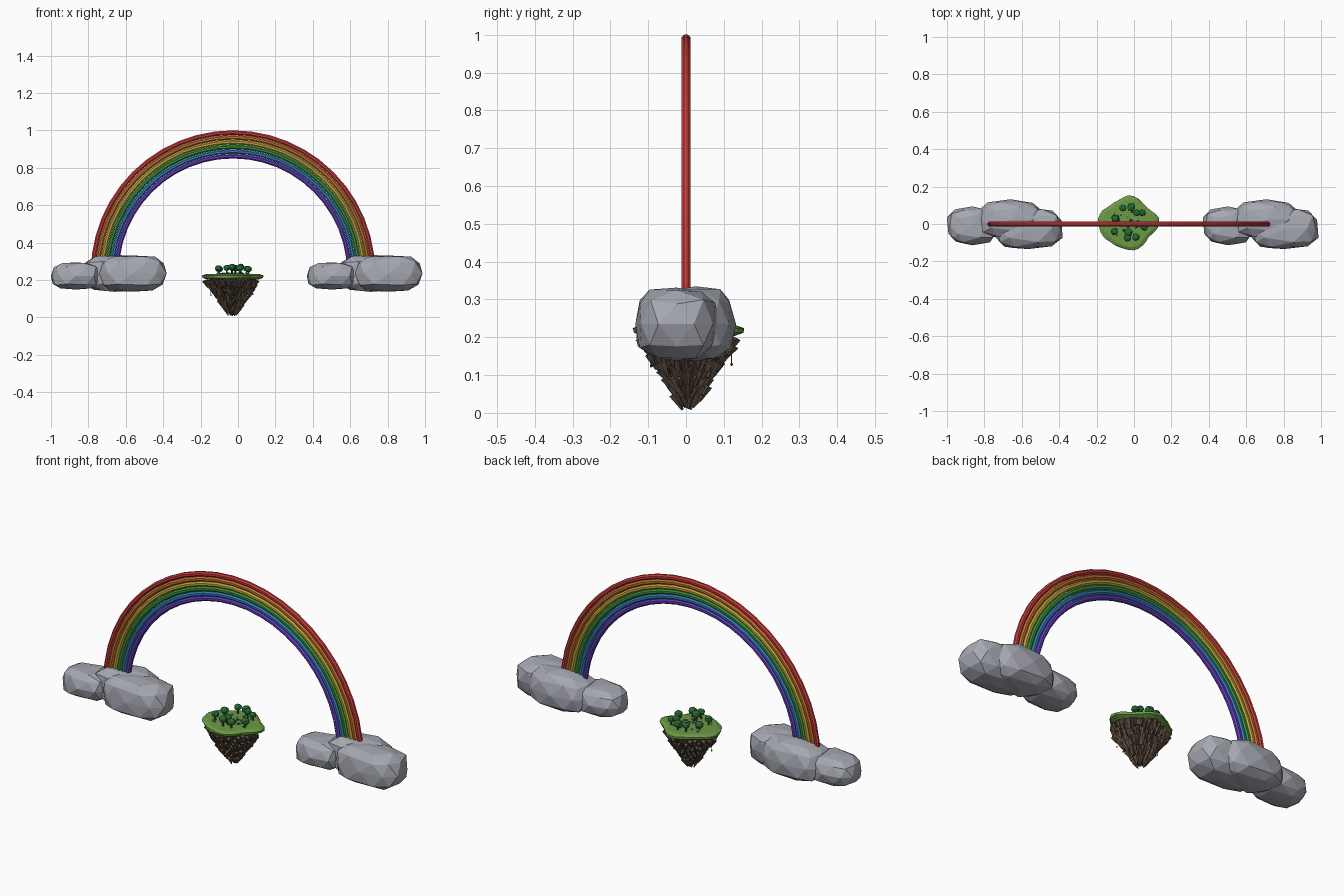
import bpy, bmesh, math, random
from mathutils import Vector, Matrix, noise

random.seed(4)
if "Cube" in bpy.data.objects:
    bpy.data.objects.remove(bpy.data.objects["Cube"])


def material(name, rgb):
    m = bpy.data.materials.new(name)
    m.use_nodes = True
    m.diffuse_color = (*rgb, 1)
    m.node_tree.nodes["Principled BSDF"].inputs["Base Color"].default_value = (*rgb, 1)
    return m


RED = material("red", (0.58, 0.045, 0.045))
ORANGE = material("orange", (0.56, 0.17, 0.03))
YELLOW = material("yellow", (0.56, 0.38, 0.05))
GREEN = material("green", (0.04, 0.29, 0.04))
BLUE = material("blue", (0.04, 0.2, 0.5))
PURPLE = material("purple", (0.13, 0.05, 0.5))
GREY = material("cloud grey", (0.38, 0.39, 0.44))
GRASS = material("grass green", (0.15, 0.32, 0.06))
LEAF = material("leaf green", (0.02, 0.15, 0.035))
ROCK = material("rock brown", (0.11, 0.075, 0.05))


def finish(bm, name, mat):
    bmesh.ops.recalc_face_normals(bm, faces=bm.faces)
    mesh = bpy.data.meshes.new(name)
    bm.to_mesh(mesh)
    bm.free()
    mesh.materials.append(mat)
    obj = bpy.data.objects.new(name, mesh)
    bpy.context.collection.objects.link(obj)
    return obj


def lump(bm, centre, size, detail=1, boxy=1.0, rough=0.0):
    """Faceted stone: an icosphere pushed towards a box and roughened."""
    verts = bmesh.ops.create_icosphere(bm, subdivisions=detail, radius=1)["verts"]
    for v in verts:
        p = Vector([math.copysign(abs(c) ** boxy, c) for c in v.co])
        p *= 1 + random.uniform(-rough, rough)
        v.co = Vector(centre) + Vector([a * b for a, b in zip(p, size)])


# Rainbow: concentric octagonal tubes swept over half a circle
ARC = Vector((-0.027, 0, 0.24))
bands = [("red", RED), ("orange", ORANGE), ("yellow", YELLOW),
         ("green", GREEN), ("blue", BLUE), ("purple", PURPLE)]
for i, (label, mat) in enumerate(bands):
    bm = bmesh.new()
    radius = 0.748 - 0.0252 * i
    place = Matrix.Translation(ARC + Vector((radius, 0, 0)))
    bmesh.ops.create_circle(bm, cap_ends=True, segments=8, radius=0.0132,
                            matrix=place @ Matrix.Rotation(math.pi / 8, 4, "Z"))
    bmesh.ops.spin(bm, geom=bm.faces[:], cent=ARC, axis=(0, -1, 0),
                   angle=math.pi, steps=24, use_duplicate=False)
    finish(bm, "rainbow_band_" + label, mat)

# Clouds: the same three boulders at both feet of the rainbow
boulders = [((-0.565, -0.025, 0.235), (0.19, 0.112, 0.098)),
            ((-0.66, 0.025, 0.235), (0.18, 0.105, 0.1)),
            ((-0.865, -0.01, 0.222), (0.135, 0.1, 0.075))]
for side, shift in (("right", 0), ("left", 1.368)):
    random.seed(11)
    bm = bmesh.new()
    for centre, size in boulders:
        lump(bm, Vector(centre) + Vector((shift, 0, 0)), size, 2, 0.72, 0.045)
    finish(bm, side + "_cloud", GREY)

# Floating island
MID = Vector((-0.032, 0.004, 0))


def rim(angle):
    """Lobed outline of the island, wider along x."""
    r = 0.131 + 0.009 * math.cos(4 * angle) + 0.005 * math.sin(5 * angle + 1)
    return Vector((1.1 * r * math.cos(angle), 0.97 * r * math.sin(angle), 0))


def lofted(name, mat, rings, count, jitter):
    """Stack of scaled outlines (height, scale), closed at both ends."""
    bm = bmesh.new()
    rows = []
    for z, scale in rings:
        rows.append([bm.verts.new(MID + rim(math.tau * k / count) * scale
                                  * random.uniform(1 - jitter, 1 + jitter)
                                  + Vector((0, 0, z))) for k in range(count)])
    for low, high in zip(rows, rows[1:]):
        for k in range(count):
            n = (k + 1) % count
            bm.faces.new((low[k], low[n], high[n], high[k]))
    bm.faces.new(rows[0])
    bm.faces.new(rows[-1])
    return finish(bm, name, mat)


lofted("grass_top", GRASS, [(0.203, 0.9), (0.212, 1.05), (0.224, 1.07), (0.232, 0.94), (0.233, 0.5)], 36, 0.025)
lofted("rock_core", ROCK, [(0.012, 0.02), (0.05, 0.16), (0.09, 0.33), (0.13, 0.5),
                           (0.17, 0.69), (0.208, 0.9)], 22, 0.08)

# Rock shards: tiers of hanging wedges around the core
bm = bmesh.new()
for tier in range(8):
    z = 0.2 - tier * 0.021
    scale = 0.95 - tier * 0.105
    count = 26 - 2 * tier
    for k in range(count):
        angle = math.tau * (k + random.random() * 0.7) / count
        base = MID + rim(angle) * scale * random.uniform(0.84, 0.99)
        length = random.uniform(0.03, 0.05)
        lean = Matrix.Rotation(0.5, 4, Vector((-math.sin(angle), math.cos(angle), 0)))
        place = (Matrix.Translation(base + Vector((0, 0, z - length / 2))) @ lean
                 @ Matrix.Rotation(angle, 4, "Z"))
        bmesh.ops.create_cone(bm, cap_ends=True, segments=4, radius1=0.003,
                              radius2=random.uniform(0.009, 0.014), depth=length, matrix=place)
finish(bm, "rock_shards", ROCK)

# Hanging roots below the rim
bm = bmesh.new()
for k in range(12):
    angle = math.tau * (k + random.random() * 0.6) / 12
    length = random.uniform(0.04, 0.085)
    spot = MID + rim(angle) * random.uniform(0.68, 0.86) + Vector((0, 0, 0.2 - length / 2))
    bmesh.ops.create_cone(bm, cap_ends=True, segments=4, radius1=0.001, radius2=0.0022,
                          depth=length, matrix=Matrix.Translation(spot))
    lump(bm, spot - Vector((0, 0, length / 2)), (0.004, 0.004, 0.005))
finish(bm, "hanging_roots", ROCK)

# Trees: short trunks with faceted crowns
trees = [(-0.06, 0.085), (-0.015, 0.09), (0.045, 0.06), (0.055, -0.015), (0.01, -0.07),
         (-0.035, -0.075), (-0.105, -0.04), (-0.1, 0.03), (-0.03, -0.045), (0.015, 0.06)]
trunks, crowns = bmesh.new(), bmesh.new()
for x, y in trees:
    top = random.uniform(0.258, 0.272)
    bmesh.ops.create_cone(trunks, cap_ends=True, segments=6, radius1=0.005, radius2=0.003,
                          depth=top - 0.228, matrix=Matrix.Translation((x, y, (top + 0.228) / 2)))
    r = random.uniform(0.017, 0.022)
    lump(crowns, (x, y, top), (r, r, r * 0.85), 2, 0.9, 0.06)
finish(trunks, "tree_trunks", ROCK)
finish(crowns, "tree_crowns", LEAF)

# Small stones and low shrubs scattered on the grass
stones, shrubs = bmesh.new(), bmesh.new()
for k in range(28):
    angle = random.uniform(0, math.tau)
    spot = MID + rim(angle) * random.uniform(0.1, 0.8) + Vector((0, 0, 0.235))
    r = random.uniform(0.004, 0.009)
    lump(stones if k % 2 else shrubs, spot, (r, r, r * 0.8), 1, 0.9, 0.12)
finish(stones, "stones", GREY)
finish(shrubs, "shrubs", LEAF)
